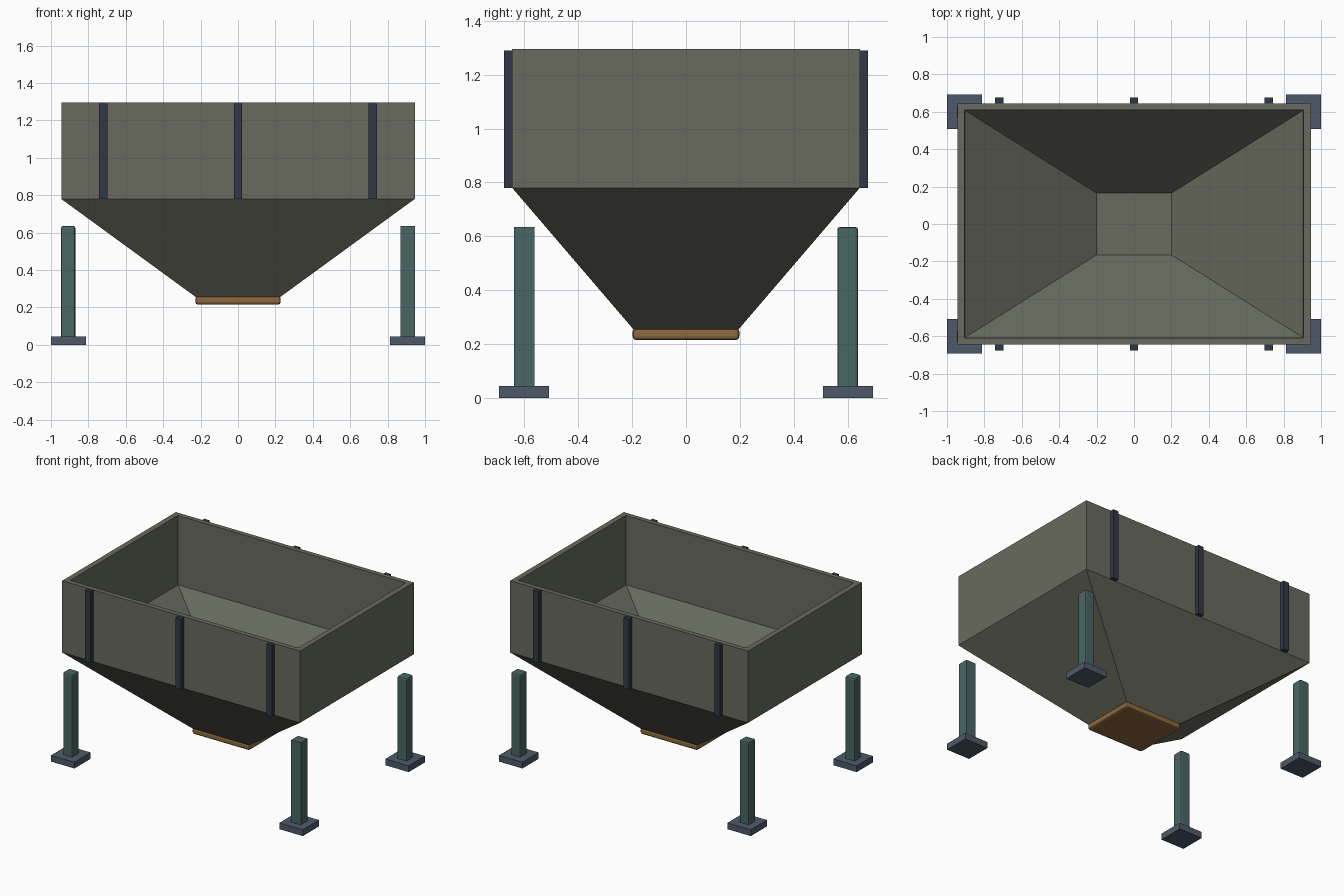
import bpy
import bmesh

cube = bpy.data.objects.get("Cube")
if cube:
    bpy.data.objects.remove(cube, do_unlink=True)


def material(name, color):
    mat = bpy.data.materials.new(name)
    mat.use_nodes = True
    rgba = (*color, 1)
    mat.diffuse_color = rgba
    mat.node_tree.nodes["Principled BSDF"].inputs["Base Color"].default_value = rgba
    return mat


olive = material("olive_grey_steel", (0.138, 0.147, 0.112))
teal = material("teal_steel", (0.065, 0.133, 0.127))
slate = material("slate_steel", (0.076, 0.102, 0.144))
navy = material("dark_navy_steel", (0.030, 0.040, 0.061))
brown = material("brown_gate", (0.262, 0.141, 0.048))


def finish(name, bm, mat):
    bmesh.ops.recalc_face_normals(bm, faces=bm.faces)
    mesh = bpy.data.meshes.new(name)
    bm.to_mesh(mesh)
    bm.free()
    mesh.materials.append(mat)
    obj = bpy.data.objects.new(name, mesh)
    bpy.context.collection.objects.link(obj)
    return obj


def box(name, center, size, mat, bevel=0):
    bm = bmesh.new()
    bmesh.ops.create_cube(bm, size=1)
    bmesh.ops.scale(bm, vec=size, verts=bm.verts)
    obj = finish(name, bm, mat)
    obj.location = center
    if bevel:
        mod = obj.modifiers.new("rounded_edges", "BEVEL")
        mod.width = bevel
        mod.segments = 2
    return obj


# Hopper: one shell of rectangular rings, outside up then inside down
rings = [
    (0.225, 0.195, 0.255),
    (0.945, 0.645, 0.78),
    (0.945, 0.645, 1.295),
    (0.905, 0.61, 1.295),
    (0.9, 0.605, 0.8),
    (0.2, 0.165, 0.29),
]
corners = [(-1, -1), (1, -1), (1, 1), (-1, 1)]
bm = bmesh.new()
loops = [[bm.verts.new((sx * x, sy * y, z)) for sx, sy in corners]
         for x, y, z in rings]
for low, high in zip(loops, loops[1:]):
    for i in range(4):
        j = (i + 1) % 4
        bm.faces.new((low[i], low[j], high[j], high[i]))
bm.faces.new(loops[0])
bm.faces.new(loops[-1])
finish("hopper", bm, olive)

# Discharge gate under the funnel
box("discharge_gate", (0, 0, 0.238), (0.456, 0.396, 0.046), brown, 0.014)

# Stiffening ribs on the long walls
for side, sy in (("front", -1), ("back", 1)):
    for place, x in (("right", -0.72), ("middle", 0), ("left", 0.72)):
        box(f"{side}_{place}_rib", (x, sy * 0.659, 1.035),
            (0.044, 0.034, 0.51), navy)

# Legs with square foot pads
for sx, sy in corners:
    label = ("front" if sy < 0 else "back") + ("_left" if sx > 0 else "_right")
    box(label + "_leg", (sx * 0.908, sy * 0.6, 0.335),
        (0.076, 0.077, 0.6), teal, 0 if (sx, sy) == (1, -1) else 0.01)
    box(label + "_foot_pad", (sx * 0.907, sy * 0.601, 0.0225),
        (0.186, 0.184, 0.045), slate)
